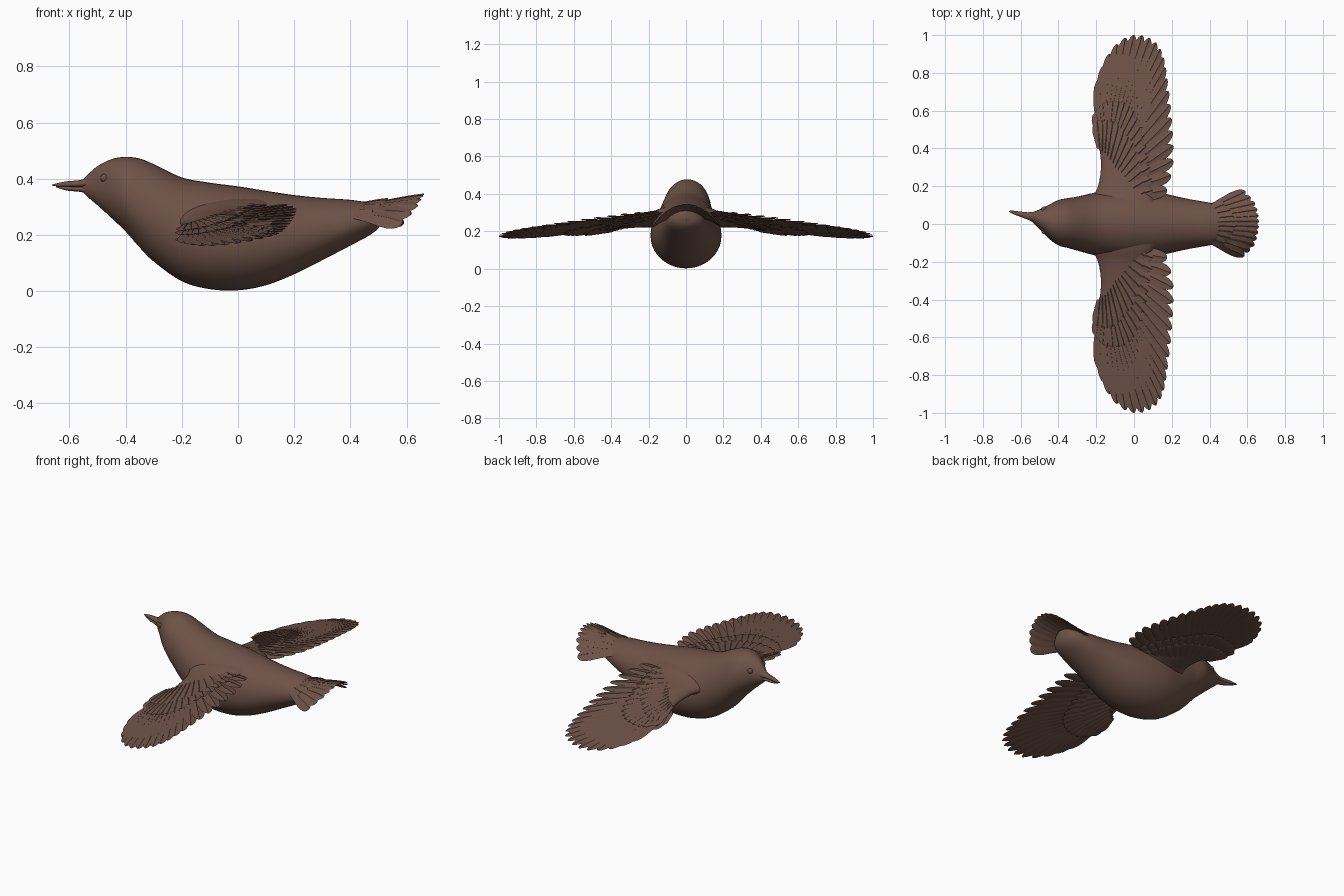
import bpy, bmesh, math
from mathutils import Vector

if "Cube" in bpy.data.objects:
    bpy.data.objects.remove(bpy.data.objects["Cube"])

brown = bpy.data.materials.new("warm brown")
brown.use_nodes = True
brown.diffuse_color = (0.155, 0.085, 0.063, 1)
shader = brown.node_tree.nodes["Principled BSDF"]
shader.inputs["Base Color"].default_value = brown.diffuse_color
shader.inputs["Roughness"].default_value = 0.8


def spline(points, count):
    """Smooth samples through rows of numbers (Catmull-Rom)."""
    rows = [Vector(p) for p in points]
    rows = [2 * rows[0] - rows[1]] + rows + [2 * rows[-1] - rows[-2]]
    samples = []
    for k in range(count):
        s = k / (count - 1) * (len(points) - 1)
        i = min(int(s), len(points) - 2)
        t = s - i
        a, b, c, d = rows[i:i + 4]
        samples.append(b + (c - a) * (t / 2)
                       + (2 * a - 5 * b + 4 * c - d) * (t * t / 2)
                       + (3 * b - a - 3 * c + d) * (t ** 3 / 2))
    return samples


def loft(bm, rings):
    """Skin a list of closed rings and cap both ends."""
    loops = [[bm.verts.new(p) for p in ring] for ring in rings]
    for a, b in zip(loops, loops[1:]):
        for i in range(len(a)):
            j = (i + 1) % len(a)
            bm.faces.new((a[i], a[j], b[j], b[i]))
    bm.faces.new(loops[0])
    bm.faces.new(loops[-1])


def finish(bm, name, angle=50):
    bmesh.ops.recalc_face_normals(bm, faces=bm.faces)
    mesh = bpy.data.meshes.new(name)
    bm.to_mesh(mesh)
    bm.free()
    mesh.materials.append(brown)
    obj = bpy.data.objects.new(name, mesh)
    bpy.context.collection.objects.link(obj)
    bpy.ops.object.select_all(action="DESELECT")
    obj.select_set(True)
    bpy.context.view_layer.objects.active = obj
    bpy.ops.object.shade_smooth_by_angle(angle=math.radians(angle))
    return obj


def egg_ring(x, low, high, half, y_mid, sides=40):
    """Egg-shaped cross-section, widest a little below the middle."""
    wide = low + 0.46 * (high - low)
    ring = []
    for k in range(sides):
        a = math.tau * k / sides
        reach = high - wide if math.sin(a) > 0 else wide - low
        ring.append((x, y_mid + half * math.cos(a), wide + reach * math.sin(a)))
    return ring


def egg_loft(name, stations, count):
    bm = bmesh.new()
    loft(bm, [egg_ring(*s) for s in spline(stations, count)])
    return finish(bm, name)


# Body and head: x, underside, top, half width, sideways shift
egg_loft("body", [
    (-0.555, 0.355, 0.395, 0.012, 0.04), (-0.535, 0.335, 0.415, 0.028, 0.035),
    (-0.5, 0.305, 0.445, 0.052, 0.025), (-0.45, 0.26, 0.47, 0.09, 0.012),
    (-0.4, 0.212, 0.478, 0.12, 0.007), (-0.35, 0.155, 0.472, 0.132, 0.005),
    (-0.3, 0.105, 0.452, 0.143, 0.002), (-0.2, 0.035, 0.405, 0.168, 0),
    (-0.1, 0.007, 0.386, 0.187, 0), (0, 0.003, 0.373, 0.188, 0),
    (0.1, 0.021, 0.357, 0.175, 0), (0.2, 0.06, 0.342, 0.152, 0),
    (0.3, 0.11, 0.332, 0.13, 0), (0.4, 0.162, 0.325, 0.113, 0),
    (0.47, 0.2, 0.315, 0.093, 0), (0.505, 0.23, 0.31, 0.06, 0),
    (0.52, 0.265, 0.3, 0.015, 0)], 80)

# Beak: two mandibles
egg_loft("upper_beak", [
    (-0.51, 0.368, 0.412, 0.036, 0.032), (-0.56, 0.37, 0.396, 0.02, 0.042),
    (-0.61, 0.371, 0.391, 0.013, 0.054), (-0.645, 0.373, 0.384, 0.008, 0.063),
    (-0.662, 0.376, 0.379, 0.002, 0.067)], 16)
egg_loft("lower_beak", [
    (-0.51, 0.34, 0.38, 0.03, 0.032), (-0.56, 0.353, 0.373, 0.017, 0.042),
    (-0.61, 0.358, 0.373, 0.011, 0.054), (-0.648, 0.37, 0.375, 0.004, 0.064)], 14)

# Eyes
for side, label in ((1, "left"), (-1, "right")):
    bm = bmesh.new()
    bmesh.ops.create_uvsphere(bm, u_segments=16, v_segments=10, radius=0.015)
    bmesh.ops.translate(bm, verts=bm.verts, vec=(-0.475, 0.019 + side * 0.058, 0.402))
    finish(bm, label + "_eye")


def wing_height(x, y):
    return 0.275 - 0.13 * (abs(y) - 0.2) + 0.17 * x


def tail_height(x, y):
    return 0.305 + 0.19 * (x - 0.45) - 3.1 * y * y


def feather(bm, base, tip, half, height, lift, roll, ridge=0.006):
    """Thin blade with a raised shaft and a rounded tip, laid on a surface."""
    base, tip = Vector(base), Vector(tip)
    along = tip - base
    across = Vector((-along.y, along.x)).normalized()
    section = ((-1, 0), (-0.5, 0.5), (-0.12, 0.55), (0, 1), (0.12, 0.55), (0.5, 0.5),
               (1, 0), (0.5, -0.5), (0, -0.9), (-0.5, -0.5))
    rings = []
    for t in (0, 0.2, 0.4, 0.6, 0.75, 0.86, 0.93, 0.975, 1):
        round_tip = math.sqrt(max(0.0, 1 - (max(0, t - 0.7) / 0.302) ** 2))
        w = half * (0.55 + 0.45 * min(1, t / 0.6)) * round_tip
        ring = []
        for u, v in section:
            p = base + along * t + across * (w * u)
            z = height(p.x, p.y) + lift + roll * u * w / half
            ring.append((p.x, p.y, z + v * ridge * (0.3 + 0.7 * round_tip)))
        rings.append(ring)
    loft(bm, rings)


def feather_row(name, bases, tips, count, half, height, lift, roll, side=1):
    bm = bmesh.new()
    for b, t in zip(spline(bases, count), spline(tips, count)):
        feather(bm, (b.x, b.y * side), (t.x, t.y * side), half, height, lift, roll * side)
    finish(bm, name, 35)


# Wing layout in plan, from the leading edge round to the body
roots = [(-0.175, 0.45), (-0.13, 0.46), (-0.09, 0.42), (-0.06, 0.3), (-0.04, 0.14)]
flight_tips = [(-0.18, 0.77), (-0.14, 0.88), (-0.075, 0.965), (0, 1.0), (0.07, 0.99),
               (0.125, 0.95), (0.155, 0.88), (0.17, 0.79), (0.185, 0.68), (0.197, 0.56),
               (0.205, 0.44), (0.205, 0.31), (0.175, 0.18)]
covert_tips = [(-0.2, 0.59), (-0.15, 0.645), (-0.07, 0.65), (0, 0.6),
               (0.045, 0.48), (0.08, 0.34), (0.1, 0.18)]
small_tips = [(-0.195, 0.54), (-0.13, 0.55), (-0.06, 0.5), (0, 0.42), (0.035, 0.3), (0.06, 0.17)]
small_roots = [(-0.18, 0.4), (-0.14, 0.36), (-0.1, 0.3), (-0.08, 0.22), (-0.06, 0.12)]

# Wing arm: y, leading edge, trailing edge, half thickness
arm = [(0.04, -0.26, 0.14, 0.065), (0.13, -0.225, 0.1, 0.055), (0.2, -0.19, 0.05, 0.036),
       (0.3, -0.175, 0.015, 0.026), (0.4, -0.182, -0.03, 0.022), (0.48, -0.197, -0.08, 0.018),
       (0.55, -0.207, -0.13, 0.012), (0.59, -0.2, -0.165, 0.004)]

for side, label in ((1, "left"), (-1, "right")):
    bm = bmesh.new()
    rings = []
    for y, lead, trail, thick in spline(arm, 28):
        ring = []
        for k in range(24):
            a = math.tau * k / 24
            f = (1 - math.cos(a)) / 2
            x = lead + (trail - lead) * f
            bulge = thick * math.sin(a) * (1.15 - 0.5 * f)
            ring.append((x, y * side, wing_height(x, y) + bulge))
        rings.append(ring)
    loft(bm, rings)
    finish(bm, label + "_wing_arm")

    feather_row(label + "_flight_feathers", roots, flight_tips, 21, 0.037,
                wing_height, 0, 0.006, side)
    for face, lift in (("upper", 1), ("lower", -1)):
        feather_row(f"{label}_{face}_coverts", roots, covert_tips, 17, 0.031,
                    wing_height, lift * 0.012, 0.004, side)
        feather_row(f"{label}_{face}_small_coverts", small_roots, small_tips, 13, 0.03,
                    wing_height, lift * 0.019, 0.003, side)

# Tail fan, with a short row of feathers over its root
tail_roots = [(0.4, -0.085), (0.38, 0), (0.4, 0.085)]
feather_row("tail_feathers", tail_roots,
            [(0.585, -0.168), (0.635, -0.115), (0.655, -0.055), (0.662, 0),
             (0.657, 0.055), (0.638, 0.115), (0.59, 0.172)], 12, 0.028, tail_height, 0, 0.004)
feather_row("tail_coverts", [(0.36, -0.06), (0.35, 0), (0.36, 0.06)],
            [(0.48, -0.105), (0.525, -0.05), (0.535, 0), (0.525, 0.05), (0.48, 0.105)],
            8, 0.028, tail_height, 0.008, 0.003)
